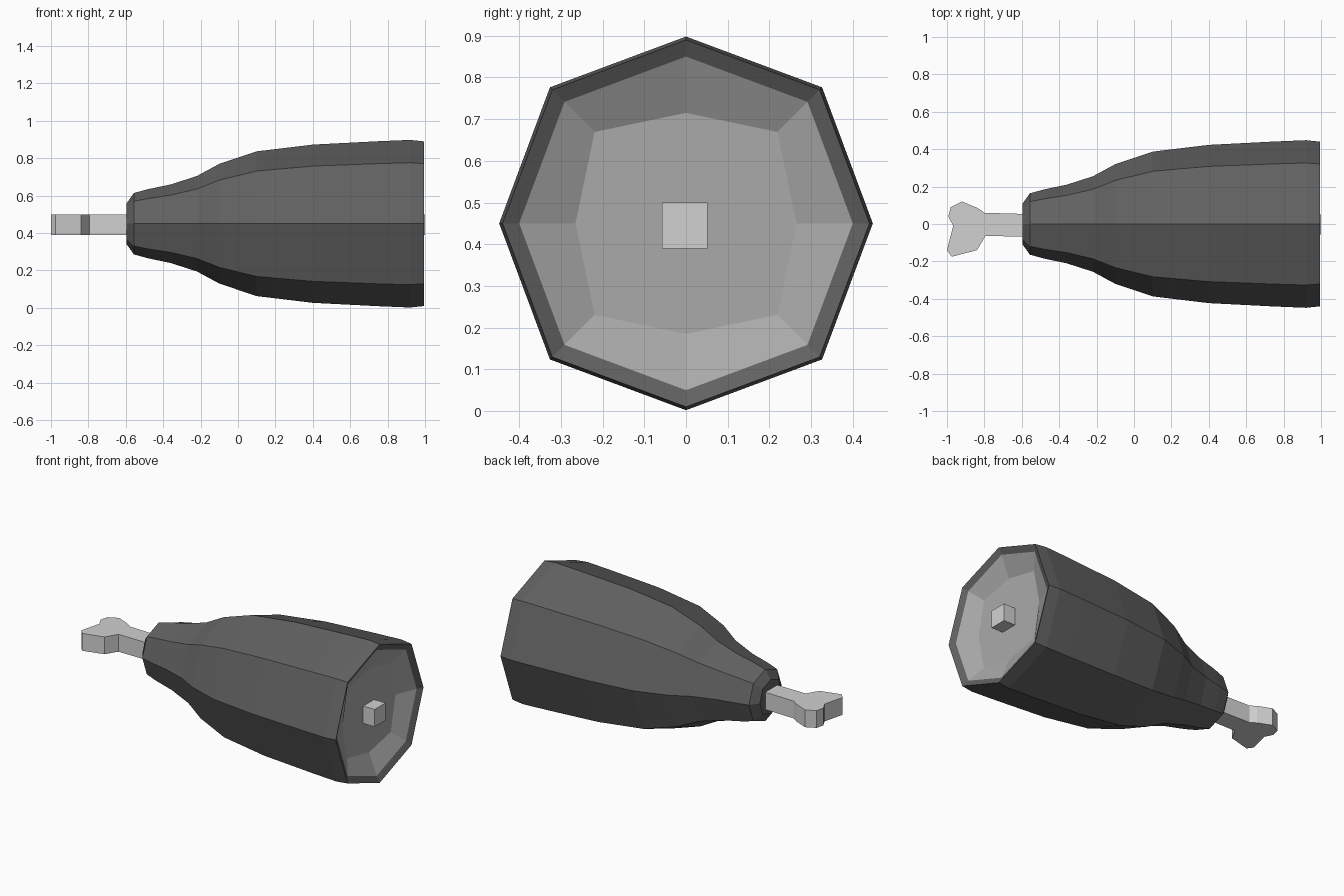
import bpy, bmesh, math

if "Cube" in bpy.data.objects:
    bpy.data.objects.remove(bpy.data.objects["Cube"])

def material(name, v):
    m = bpy.data.materials.new(name)
    m.diffuse_color = (v, v, v, 1)
    m.use_nodes = True
    m.node_tree.nodes["Principled BSDF"].inputs["Base Color"].default_value = m.diffuse_color
    return m

skin = material("dark skin", 0.12)
flesh = material("cut flesh", 0.40)
ivory = material("pale bone", 0.64)

def finish(bm, name, mats):
    bmesh.ops.recalc_face_normals(bm, faces=bm.faces)
    me = bpy.data.meshes.new(name)
    bm.to_mesh(me)
    bm.free()
    for m in mats:
        me.materials.append(m)
    ob = bpy.data.objects.new(name, me)
    bpy.context.collection.objects.link(ob)
    return ob

CZ = 0.45  # height of the long axis

# Meat: eight-sided lathe along x, ending in a recessed cut face
profile = [(-0.595, 0.11), (-0.557, 0.164), (-0.48, 0.185), (-0.36, 0.21),
           (-0.22, 0.255), (-0.1, 0.32), (0.1, 0.387), (0.4, 0.423),
           (0.75, 0.441), (0.92, 0.448), (0.995, 0.44),
           (0.975, 0.4), (0.92, 0.265)]
RIM = 11  # profile index where the flesh begins
bm = bmesh.new()
rings = []
for i, (x, r) in enumerate(profile):
    ring = []
    for k in range(8):
        a = k * math.pi / 4
        # diagonal corners sit a little further out
        diag = r * (1.17 if i == 12 else 1.03) if k % 2 else r
        ring.append(bm.verts.new((x, diag * math.cos(a), CZ + diag * math.sin(a))))
    rings.append(ring)
for i in range(len(rings) - 1):
    for k in range(8):
        j = (k + 1) % 8
        f = bm.faces.new((rings[i][k], rings[i][j], rings[i + 1][j], rings[i + 1][k]))
        f.material_index = 1 if i >= RIM else 0
bm.faces.new(rings[0])
bm.faces.new(rings[-1]).material_index = 1
finish(bm, "meat", [skin, flesh])

# Bone: flat outline with a knuckled end, extruded upward
outline = [(1.0, 0.052), (-0.6, 0.054), (-0.8, 0.06), (-0.835, 0.085), (-0.92, 0.12),
           (-0.98, 0.09), (-0.993, 0.04), (-0.967, -0.01), (-1.0, -0.14),
           (-0.975, -0.175), (-0.84, -0.14), (-0.795, -0.065),
           (-0.6, -0.066), (1.0, -0.057)]
bm = bmesh.new()
face = bm.faces.new([bm.verts.new((x, y, 0.39)) for x, y in outline])
ext = bmesh.ops.extrude_face_region(bm, geom=[face])
for v in ext["geom"]:
    if isinstance(v, bmesh.types.BMVert):
        v.co.z = 0.50
finish(bm, "bone", [ivory])
